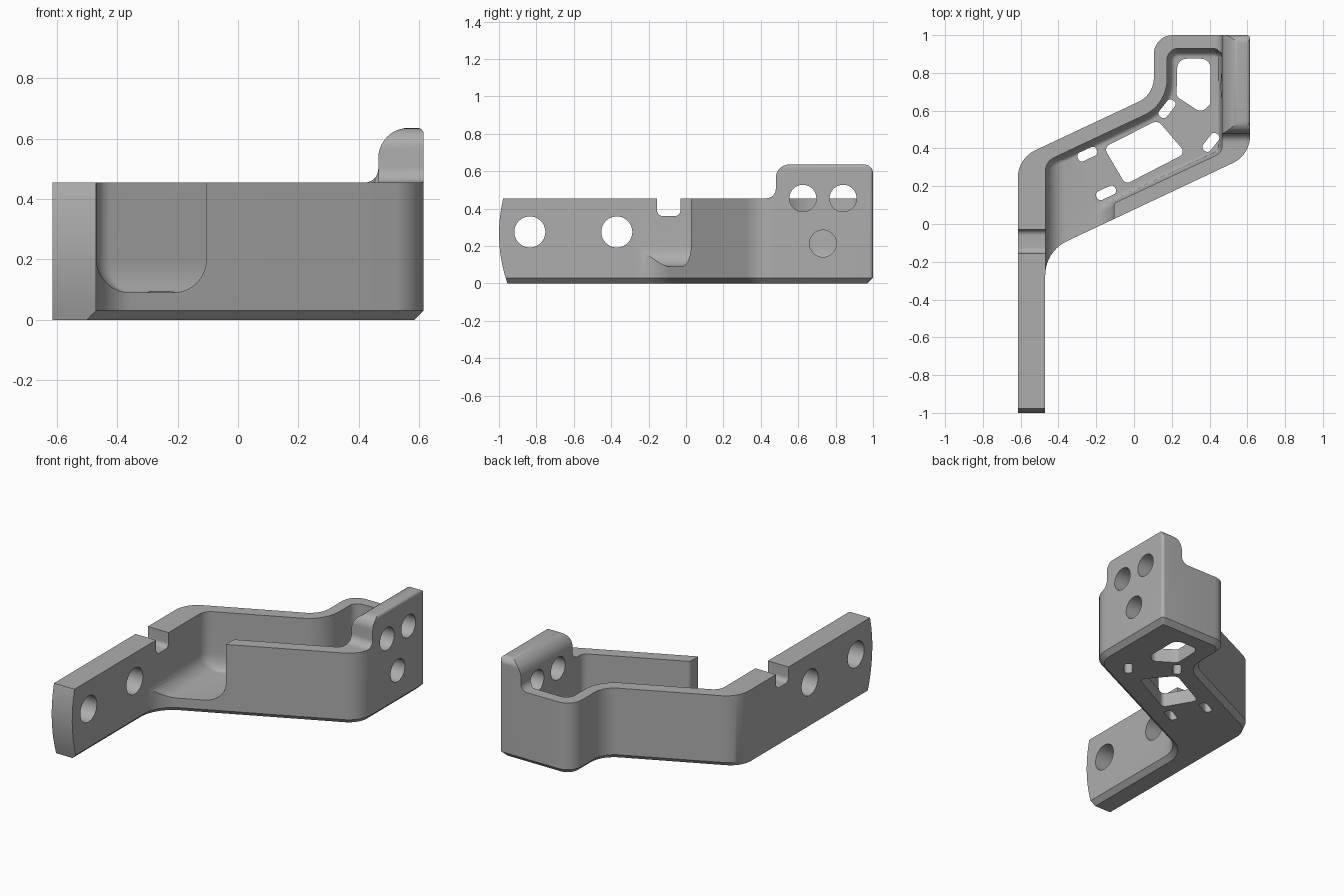
import bpy, bmesh, math
from mathutils import Vector

cube = bpy.data.objects.get("Cube")
if cube:
    bpy.data.objects.remove(cube)

metal = bpy.data.materials.new("satin grey")
metal.use_nodes = True
GREY = (0.42, 0.42, 0.42, 1)
metal.diffuse_color = GREY
metal.node_tree.nodes["Principled BSDF"].inputs["Base Color"].default_value = GREY


def cross(a, b):
    return a.x * b.y - a.y * b.x


def ring(corners, inset=0, seg=10):
    """Rounded polygon. Corner = (x, y, radius, inset factor of the edge leaving it)."""
    full = [(tuple(c) + (0, 1)[len(c) - 2:]) if len(c) < 4 else c for c in corners]
    n = len(full)
    P = [Vector(c[:2]) for c in full]
    out = []
    for i in range(n):
        a = (P[i] - P[i - 1]).normalized()
        b = (P[(i + 1) % n] - P[i]).normalized()
        ka, kb = full[i - 1][3] * inset, full[i][3] * inset
        turn = cross(a, b)
        # mitre of the two shifted edges
        pa = P[i] + Vector((-a.y, a.x)) * ka
        pb = P[i] + Vector((-b.y, b.x)) * kb
        m = pa + a * (cross(pb - pa, b) / turn)
        r = full[i][2]
        if r == 0:
            out.append(m)
            continue
        side = 1 if turn > 0 else -1
        r = max(r - side * (ka + kb) / 2, 0.004)
        ang = math.atan2(turn, a.dot(b))
        t = r * math.tan(abs(ang) / 2)
        centre = m - a * t + Vector((-a.y, a.x)) * r * side
        start = m - a * t - centre
        for s in range(seg + 1):
            w = ang * s / seg
            c, d = math.cos(w), math.sin(w)
            out.append(centre + Vector((start.x * c - start.y * d, start.x * d + start.y * c)))
    return out


def loft(name, rings):
    """Solid through stacked rings of 3D points."""
    bm = bmesh.new()
    rows = [[bm.verts.new(p) for p in r] for r in rings]
    for lo, hi in zip(rows, rows[1:]):
        for i in range(len(lo)):
            bm.faces.new((lo[i - 1], lo[i], hi[i], hi[i - 1]))
    bm.faces.new(rows[0][::-1])
    bm.faces.new(rows[-1])
    bmesh.ops.recalc_face_normals(bm, faces=bm.faces)
    mesh = bpy.data.meshes.new(name)
    bm.to_mesh(mesh)
    bm.free()
    mesh.materials.append(metal)
    ob = bpy.data.objects.new(name, mesh)
    bpy.context.collection.objects.link(ob)
    return ob


PLACE = {"x": lambda p, t: (t, p[0], p[1]),
         "y": lambda p, t: (p[0], t, p[1]),
         "z": lambda p, t: (p[0], p[1], t)}


def prism(name, pts, axis, lo, hi):
    return loft(name, [[PLACE[axis](p, t) for p in pts] for t in (lo, hi)])


def circle(cx, cy, r, n=40):
    return [(cx + r * math.cos(math.tau * i / n), cy + r * math.sin(math.tau * i / n)) for i in range(n)]


def slot(cx, cy, length, width, degrees):
    d = Vector((math.cos(math.radians(degrees)), math.sin(math.radians(degrees))))
    u, v = d * length / 2, Vector((-d.y, d.x)) * width / 2
    c = Vector((cx, cy))
    return ring([(*p, width * 0.42) for p in (c - u - v, c + u - v, c + u + v, c - u + v)], seg=5)


# bracket body: one footprint with a chamfered underside
footprint = [(-0.615, -1.02, 0, 1), (-0.47, -1.02, 0.02, 1), (-0.47, -0.145, 0.2, 1),
             (0.615, 0.366, 0.16, 1), (0.615, 1, 0.02, 1), (0.105, 1, 0.1, 1),
             (0.105, 0.685, 0.14, 1), (-0.615, 0.347, 0.16, 0)]
bracket = loft("bracket_body", [[(p.x, p.y, z) for p in ring(footprint, d)]
                                for d, z in ((0.03, 0), (0, 0.03), (0, 0.7))])
cutters = []

# upper outline: low walls with a raised mounting tab
cutters.append(prism("side_height_cut", ring([
    (-1.3, 0.455), (0.48, 0.455, 0.05), (0.48, 0.635, 0.07), (1, 0.635, 0.045),
    (1, 0.58), (1.3, 0.58), (1.3, 0.9), (-1.3, 0.9)]), "x", -1, 1))
cutters.append(prism("front_height_cut", ring([
    (-1, 0.455), (0.465, 0.455, 0.045), (0.465, 0.636, 0.1), (0.615, 0.636, 0.02),
    (0.615, 0.6), (1, 0.6), (1, 0.9), (-1, 0.9)]), "y", 0.4, 1.2))

# pocket with filleted floor, open through the front wall
pocket = [(-0.469, -0.5, 0, 0.3), (-0.105, -0.5, 0, 1), (-0.105, 0.11, 0.02, 0.2),
          (0.465, 0.378, 0.05, 0.2), (0.465, 0.93, 0.05, 0.4), (0.175, 0.93, 0.06, 0.4),
          (0.175, 0.633, 0.21, 0.4), (-0.469, 0.33, 0.08, 1)]
FILLET, FLOOR = 0.11, 0.09
rows = []
for i in range(9):
    w = math.pi / 2 * i / 8
    z = FLOOR + FILLET * (1 - math.cos(w))
    rows.append([(p.x, p.y, z) for p in ring(pocket, FILLET * (1 - math.sin(w)))])
rows.append([(p.x, p.y, 0.95) for p in ring(pocket)])
cutters.append(loft("pocket_cut", rows))

# bowed end of the arm
bow = [(-1 + 0.64 * (z - 0.265) ** 2, z) for z in (-0.1 + 0.05 * i for i in range(18))]
cutters.append(prism("arm_end_cut", bow + [(-1.3, 0.75), (-1.3, -0.1)], "x", -1, 0))

# arm notch and bolt holes
cutters.append(prism("arm_notch_cut", ring([
    (-0.155, 0.36, 0.03), (-0.03, 0.36, 0.03), (-0.03, 0.6), (-0.155, 0.6)]), "x", -0.8, -0.4))
for y in (-0.835, -0.37):
    cutters.append(prism("arm_hole_cut", circle(y, 0.275, 0.083), "x", -0.8, -0.4))
for y, z in ((0.625, 0.455), (0.84, 0.455), (0.732, 0.213)):
    cutters.append(prism("tab_hole_cut", circle(y, z, 0.072), "x", 0.4, 0.8))

# floor windows and slots
windows = [ring([(0.405, 0.875, 0.05), (0.23, 0.875, 0.05), (0.225, 0.675, 0.03),
                 (0.355, 0.59, 0.04), (0.405, 0.635, 0.03)]),
           ring([(0.125, 0.55, 0.04), (-0.16, 0.405, 0.03), (-0.045, 0.21, 0.03), (0.275, 0.375, 0.03)]),
           slot(0.175, 0.61, 0.11, 0.05, 52), slot(0.407, 0.432, 0.11, 0.05, 52),
           slot(-0.247, 0.37, 0.11, 0.05, 25), slot(-0.148, 0.165, 0.11, 0.05, 25)]
for w in windows:
    cutters.append(prism("floor_window_cut", w, "z", -0.1, 0.13))

# carve the body
bpy.ops.object.select_all(action="DESELECT")
bpy.context.view_layer.objects.active = bracket
bracket.select_set(True)
for c in cutters:
    c.hide_render = True
    mod = bracket.modifiers.new(c.name, "BOOLEAN")
    mod.operation, mod.solver, mod.object = "DIFFERENCE", "EXACT", c
    bpy.ops.object.modifier_apply(modifier=mod.name)
    bpy.data.objects.remove(c)
bpy.ops.object.shade_smooth_by_angle(angle=math.radians(28))
